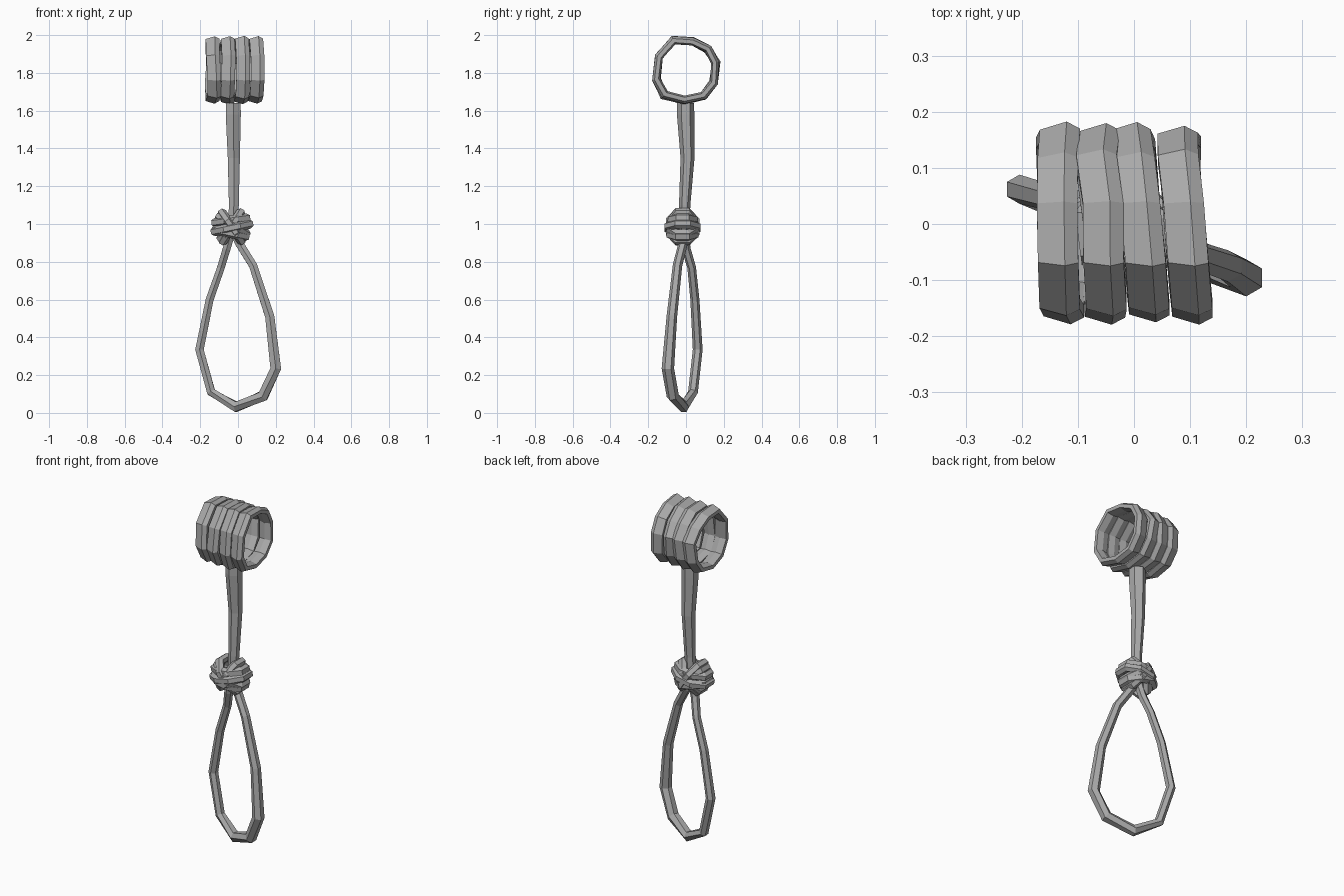
import bpy, bmesh, math, random
from mathutils import Vector

random.seed(4)
cube = bpy.data.objects.get("Cube")
if cube:
    bpy.data.objects.remove(cube, do_unlink=True)

rope_mat = bpy.data.materials.new("rope grey")
rope_mat.use_nodes = True
GREY = (0.4, 0.4, 0.4, 1)
rope_mat.diffuse_color = GREY
rope_mat.node_tree.nodes["Principled BSDF"].inputs["Base Color"].default_value = GREY


def skin(name, sections, closed):
    """Bridge a list of cross-sections into one flat-shaded mesh."""
    bm = bmesh.new()
    rows = [[bm.verts.new(p) for p in s] for s in sections]
    n, sides = len(rows), len(rows[0])
    for i in range(n if closed else n - 1):
        a, b = rows[i], rows[(i + 1) % n]
        for j in range(sides):
            k = (j + 1) % sides
            bm.faces.new((a[j], a[k], b[k], b[j]))
    if not closed:
        bm.faces.new(rows[0])
        bm.faces.new(rows[-1])
    bmesh.ops.recalc_face_normals(bm, faces=bm.faces)
    mesh = bpy.data.meshes.new(name)
    bm.to_mesh(mesh)
    bm.free()
    mesh.materials.append(rope_mat)
    obj = bpy.data.objects.new(name, mesh)
    bpy.context.collection.objects.link(obj)
    return obj


def tube(name, points, radii, closed=False, side=Vector((0, 1, 0)), sides=6):
    """Low-poly strand along a path, one radius per point."""
    pts = [Vector(p) for p in points]
    n = len(pts)
    sections = []
    for i, p in enumerate(pts):
        before = pts[i - 1] if closed or i else p
        after = pts[(i + 1) % n] if closed or i < n - 1 else p
        t = (after - before).normalized()
        u = (side - t * side.dot(t)).normalized()
        v = t.cross(u)
        sections.append([p + radii[i] * (u * math.cos(a) + v * math.sin(a))
                         for a in (math.tau * j / sides for j in range(sides))])
    return skin(name, sections, closed)


# Four coils at the top: ridged flat strand swept round a ten-sided outline
outline = [(-0.075, 0.18), (0.04, 0.172), (0.13, 0.125), (0.178, 0.045), (0.165, -0.075),
           (0.105, -0.155), (-0.01, -0.18), (-0.13, -0.15), (-0.175, -0.055), (-0.16, 0.08)]
profile = [(-0.036, 0.8), (-0.036, 0.92), (0.012, 1.0), (0.036, 0.93), (0.036, 0.81), (0, 0.76)]
for i, (x, lean) in enumerate([(-0.132, 0.02), (-0.058, 0.03), (0.015, 0.09), (0.09, 0.05)]):
    sections = []
    for y, z in outline:
        s = random.uniform(0.98, 1.03)
        shift = x - lean * y + random.uniform(-0.006, 0.006)
        sections.append([(shift + w, y * r * s, 1.815 + z * r * min(s, 1.02)) for w, r in profile])
    skin(f"coil_{i + 1}", sections, True)

# Straight hanging length, thicker towards the coils
tube("hanging_rope",
     [(-0.03, -0.01, 0.95), (-0.022, -0.007, 1.1), (-0.022, 0.008, 1.35),
      (-0.025, -0.002, 1.58), (-0.025, -0.002, 1.64)],
     [0.028, 0.03, 0.037, 0.046, 0.045])

# Knot: strands wrapped round at several angles
centre = Vector((-0.033, -0.018, 0.985))
wraps = [(58, 0.0, 0.098, 0.066), (-55, 0.0, 0.098, 0.074), (8, 0.035, 0.092, 0.062),
         (-12, -0.035, 0.09, 0.07), (12, -0.005, 0.103, 0.08), (-32, 0.01, 0.092, 0.07),
         (35, -0.015, 0.09, 0.066)]
for i, (angle, lift, across, deep) in enumerate(wraps):
    a = math.radians(angle)
    d = Vector((math.cos(a), 0, math.sin(a)))
    normal = Vector((-math.sin(a), 0, math.cos(a)))
    points = []
    for k in range(8):
        t = math.tau * (k + 0.5) / 8
        points.append(centre + normal * lift + d * across * math.cos(t)
                      + Vector((0, deep * math.sin(t), 0)))
    tube(f"knot_strand_{i + 1}", points, [0.025] * 8, True, normal)

# Large hanging loop, twisted slightly out of the front plane
loop = [(-0.03, -0.01, 0.97, 0.024), (-0.06, 0.0, 0.87, 0.024), (-0.09, 0.03, 0.77, 0.023),
        (-0.15, 0.047, 0.6, 0.024), (-0.204, 0.062, 0.335, 0.026), (-0.142, 0.037, 0.11, 0.026),
        (-0.01, -0.012, 0.032, 0.031), (0.133, -0.07, 0.09, 0.033), (0.2, -0.096, 0.235, 0.033),
        (0.168, -0.075, 0.51, 0.028), (0.08, -0.045, 0.78, 0.025), (0.005, -0.015, 0.9, 0.025),
        (-0.03, -0.01, 0.98, 0.024)]
tube("hanging_loop", [p[:3] for p in loop], [p[3] for p in loop])
